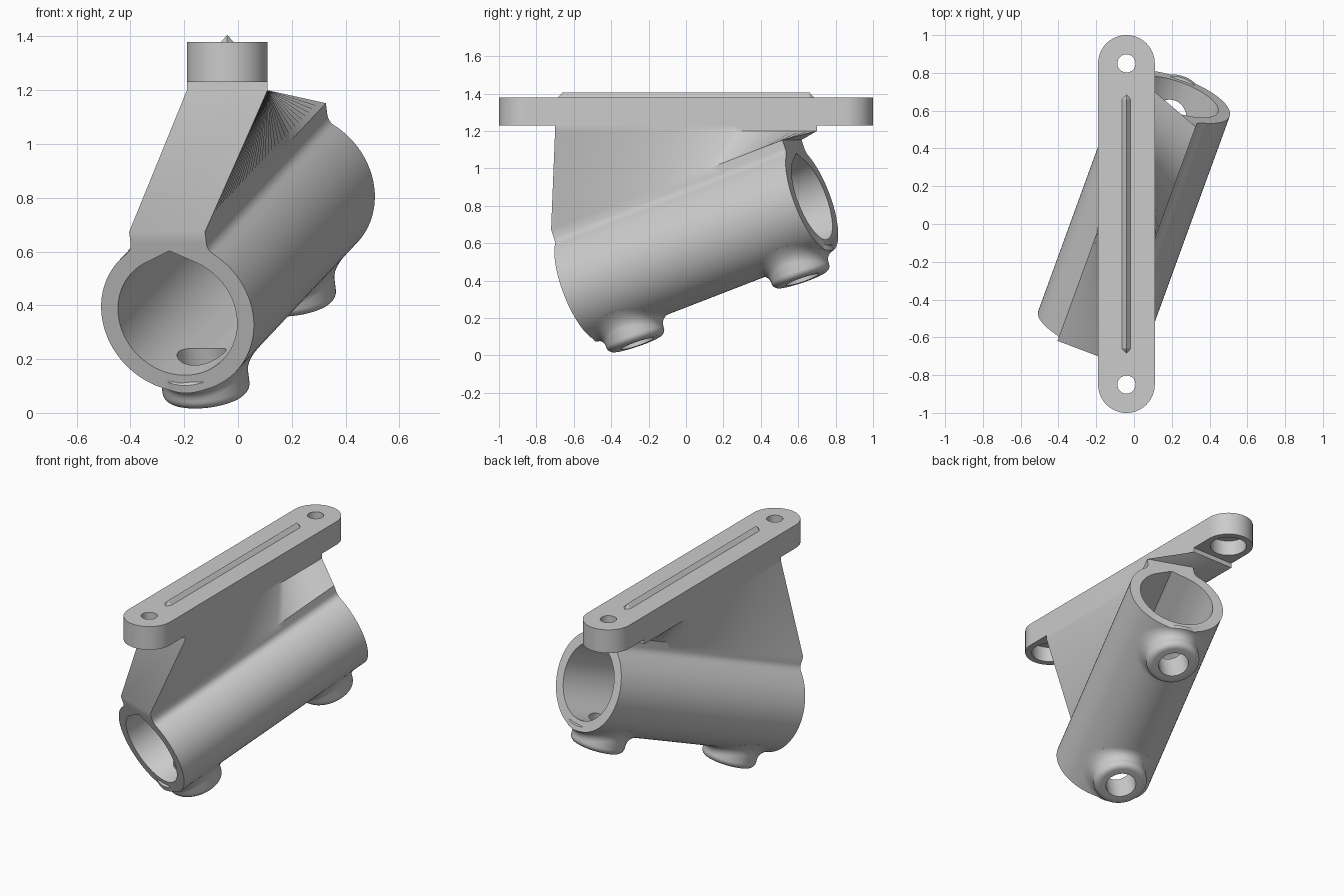
import bpy, bmesh
from math import sin, cos, pi, radians, sqrt, atan2, acos
from mathutils import Vector, Matrix

if "Cube" in bpy.data.objects:
    bpy.data.objects.remove(bpy.data.objects["Cube"])

# Tilted tube frame: s = sideways, d = along the bore, u = up out of the tube
A = radians(20)
S = Vector((cos(A), -sin(A), 0))
D = Vector((sin(A) * cos(A), cos(A) ** 2, sin(A)))
U = S.cross(D)
C = Vector((-0.225, -0.563, 0.36))
LENGTH, R, NECK_W, NECK_H = 1.4, 0.3, 0.15, 0.333
PX, PW = -0.04, 0.15          # plate centre and half width


def tube(s, t, k):
    return C + S * s + D * t + U * k


def finish(name, bm):
    bmesh.ops.recalc_face_normals(bm, faces=bm.faces)
    me = bpy.data.meshes.new(name)
    bm.to_mesh(me)
    bm.free()
    ob = bpy.data.objects.new(name, me)
    bpy.context.collection.objects.link(ob)
    return ob


def bridge(bm, rings):
    """Closed rings of points joined by quads; returns vertex rings."""
    vs = [[bm.verts.new(p) for p in r] for r in rings]
    for a, b in zip(vs, vs[1:]):
        n = len(a)
        for i in range(n):
            j = (i + 1) % n
            bm.faces.new((a[i], a[j], b[j], b[i]))
    return vs


def solid(name, rings):
    bm = bmesh.new()
    vs = bridge(bm, rings)
    bm.faces.new(vs[0])
    bm.faces.new(vs[-1])
    return finish(name, bm)


def boolean(ob, other, op):
    m = ob.modifiers.new(op, 'BOOLEAN')
    m.operation, m.object, m.solver = op, other, 'EXACT'
    bpy.context.view_layer.objects.active = ob
    bpy.ops.object.modifier_apply(modifier=m.name)
    bpy.data.objects.remove(other)


def smooth(ob):
    bpy.ops.object.select_all(action='DESELECT')
    ob.select_set(True)
    bpy.context.view_layer.objects.active = ob
    bpy.ops.object.shade_smooth_by_angle(angle=radians(30))


# Tube section with filleted neck, from right neck corner round to the left
F = 0.05
fx, fk = NECK_W + F, sqrt((R + F) ** 2 - (NECK_W + F) ** 2)
a0 = atan2(fk, fx)
half = [(NECK_W, NECK_H)]
half += [(fx + F * cos(pi + a0 * i / 6), fk + F * sin(pi + a0 * i / 6)) for i in range(7)]
half += [(R * cos(a0 - (a0 + pi / 2) * i / 32), R * sin(a0 - (a0 + pi / 2) * i / 32))
         for i in range(1, 33)]
profile = half + [(-x, k) for x, k in reversed(half[:-1])]
np_ = len(profile)

# Tube and twisted web lofted together up to the plate
STEPS = 32
rings = []
for i in range(STEPS + 1):
    f = i / STEPS
    y = -0.7 + 1.4 * f
    ring = [tube(s, LENGTH * f, k) for s, k in profile]
    ring += [Vector((PX + x * PW, y, z))
             for x, z in ((-1, 1.2), (-1, 1.23), (1, 1.23), (1, 1.2))]
    rings.append(ring)
bm = bmesh.new()
vs = bridge(bm, rings)
for v in (vs[0], vs[-1]):
    bm.faces.new(v[:np_])
    bm.faces.new((v[np_ - 1], v[np_], v[np_ + 3], v[0]))
    bm.faces.new(v[np_:])
body = finish("tube_and_web", bm)


# Screw bosses under the tube, flared onto its curved surface
def boss(t):
    N, RB, H, FL, E = 64, 0.163, 0.39, 0.05, 0.035
    rows = [(RB + FL, -0.03, False), (RB + FL, -0.003, False)]
    for i in range(7):
        p = pi / 2 * i / 6
        rows.append((RB + FL * (1 - sin(p)), FL * (1 - cos(p)), False))
    for i in range(7):
        p = pi / 2 * i / 6
        rows.append((RB - E * (1 - cos(p)), H - E + E * sin(p), True))
    out = []
    for rho, h, flat in rows:
        ring = []
        for j in range(N):
            a = 2 * pi * j / N
            s = rho * cos(a)
            k = h if flat else sqrt(R * R - s * s) + h
            ring.append(tube(s, t + rho * sin(a), -k))
        out.append(ring)
    return solid("boss", out)


def round_rod(t, r, k0, k1):
    return solid("cutter", [[tube(r * cos(2 * pi * j / 48), t + r * sin(2 * pi * j / 48), k)
                             for j in range(48)] for k in (k0, k1)])


for t in (0.2, 1.2):
    boolean(body, boss(t), 'UNION')

# Bore with a slightly pointed roof
RI, TIP = 0.234, 0.258
g = acos(RI / TIP)
bore = [(0, TIP)] + [(RI * sin(g + (2 * pi - 2 * g) * i / 72), RI * cos(g + (2 * pi - 2 * g) * i / 72))
                     for i in range(73)]
boolean(body, solid("cutter", [[tube(s, t, k) for s, k in bore]
                               for t in (-0.05, LENGTH + 0.05)]), 'DIFFERENCE')
for t in (0.2, 1.2):
    boolean(body, round_rod(t, 0.092, -0.5, -0.1), 'DIFFERENCE')
smooth(body)


# Mounting plate with rounded ends
def slot(z):
    pts = []
    for sign in (1, -1):
        pts += [Vector((PX + sign * PW * cos(pi * i / 32), sign * (0.85 + PW * sin(pi * i / 32)), z))
                for i in range(33)]
    return pts


plate = solid("mounting_plate", [slot(1.23), slot(1.38)])


def drill(y, r, z0, z1):
    return solid("cutter", [[Vector((PX + r * cos(2 * pi * j / 48), y + r * sin(2 * pi * j / 48), z))
                             for j in range(48)] for z in (z0, z1)])


# Screw holes, counterbored from below
for y in (-0.85, 0.85):
    boolean(plate, drill(y, 0.048, 1.1, 1.5), 'DIFFERENCE')
    boolean(plate, drill(y, 0.11, 1.1, 1.33), 'DIFFERENCE')
smooth(plate)

# Pointed locating ridge on top
bm = bmesh.new()
W = 0.027
for x, y, z in [(-W, -0.66, 1.375), (W, -0.66, 1.375), (-W, 0.66, 1.375), (W, 0.66, 1.375),
                (0, -0.69, 1.375), (0, 0.69, 1.375), (0, -0.66, 1.406), (0, 0.66, 1.406)]:
    bm.verts.new((PX + x, y, z))
bmesh.ops.convex_hull(bm, input=bm.verts)
finish("top_ridge", bm)
